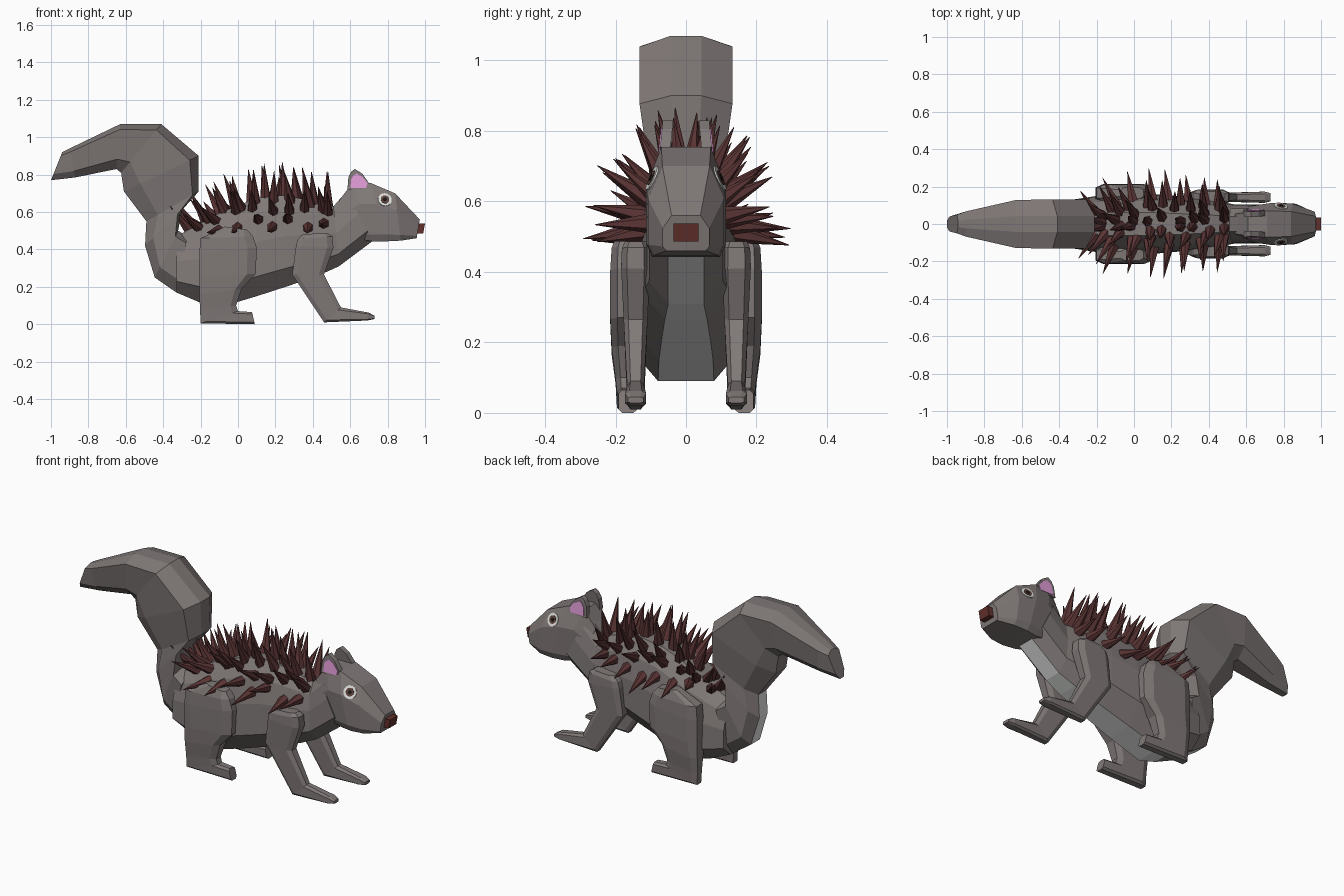
import bpy, bmesh, math, random
from mathutils import Vector
from mathutils.bvhtree import BVHTree

random.seed(4)
cube = bpy.data.objects.get("Cube")
if cube:
    bpy.data.objects.remove(cube, do_unlink=True)


def material(name, r, g, b):
    m = bpy.data.materials.new(name)
    m.use_nodes = True
    m.diffuse_color = (r, g, b, 1)
    m.node_tree.nodes["Principled BSDF"].inputs["Base Color"].default_value = (r, g, b, 1)
    return m


FUR = material("grey fur", .215, .19, .185)
BELLY = material("pale belly", .80, .82, .80)
SPINE = material("dark red spine", .105, .035, .035)
NOSE = material("brown nose", .12, .03, .025)
PINK = material("pink ear", .74, .33, .67)
WHITE = material("eye white", .75, .75, .72)
IRIS = material("eye brown", .11, .055, .045)
BLACK = material("pupil black", .01, .01, .01)


def finish(name, bm, mats, mirror=False):
    """Turn a bmesh into an object, optionally mirrored to the other flank."""
    bmesh.ops.recalc_face_normals(bm, faces=bm.faces)
    me = bpy.data.meshes.new(name)
    bm.to_mesh(me)
    bm.free()
    for m in mats:
        me.materials.append(m)
    ob = bpy.data.objects.new(name, me)
    bpy.context.collection.objects.link(ob)
    if mirror:
        mod = ob.modifiers.new("mirror", 'MIRROR')
        mod.use_axis = (False, True, False)
        mod.use_mirror_merge = False
    return ob


def loft(name, stations, section, yc=0, pale=(), mirror=False):
    """Skin rings given as (top x, top z, bottom x, bottom z, half width).
    section lists (fraction from top to bottom, fraction of half width);
    pale lists the segments whose underside has the belly colour."""
    bm = bmesh.new()
    rings = []
    for xt, zt, xb, zb, w in stations:
        right = [(xt + (xb - xt) * t, f * w, zt + (zb - zt) * t) for t, f in section]
        left = [(x, -y, z) for x, y, z in reversed(right)]
        rings.append([bm.verts.new((x, y + yc, z)) for x, y, z in right + left])
    n = len(rings[0])
    for s, (a, b) in enumerate(zip(rings, rings[1:])):
        for i in range(n):
            j = (i + 1) % n
            f = bm.faces.new((a[i], a[j], b[j], b[i]))
            if s in pale and i == n // 2 - 1:
                f.material_index = 1
    bm.faces.new(rings[0])
    bm.faces.new(rings[-1])
    return finish(name, bm, (FUR, BELLY), mirror)


def plate(name, pts, y0, y1, mat):
    """Extrude an x-z outline between two depths, leaning inward with height."""
    bm = bmesh.new()
    f = bm.faces.new([bm.verts.new((x, y0, z)) for x, z in pts])
    new = bmesh.ops.extrude_face_region(bm, geom=[f])["geom"]
    for v in new:
        if isinstance(v, bmesh.types.BMVert):
            v.co.y = y1
    for v in bm.verts:
        v.co.y -= (v.co.z - .74) * .1
    return finish(name, bm, (mat,), True)


def surface(ob):
    me = ob.data
    return BVHTree.FromPolygons([v.co for v in me.vertices],
                                [tuple(p.vertices) for p in me.polygons])


# Trunk and neck
round_section = [(0, .38), (.18, .78), (.45, .97), (.8, 1), (1, .48)]
trunk = loft("body", [
    (-.33, .47, -.33, .17, .13), (-.2, .54, -.2, .115, .15),
    (-.1, .595, -.1, .09, .165), (.1, .675, .1, .15, .16),
    (.25, .69, .27, .205, .145), (.42, .655, .44, .265, .125),
    (.51, .63, .54, .31, .105), (.58, .71, .72, .445, .105)],
    round_section, pale=range(1, 7))

# Head
head = loft("head", [
    (.54, .66, .62, .46, .085), (.61, .755, .72, .443, .10),
    (.71, .755, .79, .443, .113), (.84, .70, .87, .447, .108),
    (.972, .56, .955, .46, .066)],
    [(0, .62), (.36, 1), (.88, 1), (1, .85)])

# Bushy tail
loft("tail", [
    (-.27, .47, -.33, .17, .125), (-.32, .50, -.445, .25, .115),
    (-.30, .61, -.497, .42, .105), (-.21, .71, -.49, .55, .105),
    (-.21, .90, -.61, .71, .132), (-.41, 1.07, -.625, .81, .132),
    (-.63, 1.07, -.65, .83, .128), (-.90, .94, -.87, .785, .068),
    (-.94, .92, -1, .77, .05)],
    [(0, .33), (.12, 1), (.78, .8), (1, .36)], pale=range(0, 3))

# Legs, each ring running from its front edge to its back edge
leg_section = [(0, .6), (.16, 1), (.84, 1), (1, .6)]
loft("hind_legs", [
    (.05, .505, -.07, .522, .03), (.08, .47, -.2, .46, .046),
    (.10, .41, -.207, .38, .05), (.095, .27, -.207, .25, .05),
    (.02, .19, -.207, .16, .046), (-.01, .10, -.203, .08, .035),
    (.0, .07, -.2, .005, .031), (.075, .065, .09, 0, .027)],
    leg_section, yc=.165, mirror=True)
loft("front_legs", [
    (.48, .487, .35, .482, .03), (.505, .47, .32, .455, .039),
    (.51, .41, .31, .42, .041), (.46, .265, .29, .265, .034),
    (.55, .09, .46, .01, .024), (.70, .062, .69, .02, .03),
    (.73, .045, .73, .028, .022)],
    leg_section, yc=.143, mirror=True)

# Ears with pink outer linings
ear = [(.585, .72), (.59, .785), (.605, .815), (.625, .83), (.665, .805), (.70, .755), (.69, .72)]
plate("ears", ear, .045, .075, FUR)
lining = [(.645 + (x - .64) * .8, .75 + (z - .75) * .7) for x, z in ear]
plate("ear_linings", lining, .0745, .078, PINK)

# Nose
bm = bmesh.new()
bmesh.ops.create_cube(bm, size=1)
for v in bm.verts:
    v.co = (.973 + v.co.x * .044 + v.co.z * .01, v.co.y * .07, .512 + v.co.z * .052)
finish("nose", bm, (NOSE,))

# Eyes: stacked discs lying on the cheek
hit, normal, *_ = surface(head).ray_cast(Vector((.785, .5, .665)), Vector((0, -1, 0)))
spin = normal.to_track_quat('Z', 'Y').to_matrix().to_4x4()
for k, (name, radius, mat) in enumerate([("eye_whites", .037, WHITE), ("irises", .023, IRIS),
                                         ("pupils", .01, BLACK)]):
    bm = bmesh.new()
    bmesh.ops.create_cone(bm, cap_ends=True, segments=16, radius1=radius, radius2=radius, depth=.006)
    spin.translation = hit + normal * (.002 + .002 * k)
    bm.transform(spin)
    finish(name, bm, (mat,), True)

# Spines: rows of six-sided cones standing on the back and flanks
tree = surface(trunk)
bm = bmesh.new()
for angle, first, count, spread in [(12, -.23, 10, 8), (34, -.24, 9, 9),
                                    (56, -.22, 8, 9), (90, -.09, 7, 15)]:
    for side in (-1, 1):
        for i in range(count):
            x = first + (.47 - first) * i / (count - 1) + random.uniform(-.025, .015)
            a = math.radians(angle + random.uniform(-spread, spread)) * side
            out = Vector((0, math.sin(a), math.cos(a)))
            core = Vector((x, 0, .54 + .3 * min(x, 0)))
            base = tree.ray_cast(core, out)[0]
            lean = -.08 - max(0, .1 - x) * 1.9 + random.uniform(-.1, .1)
            way = (out + Vector((lean, 0, 0))).normalized()
            length = .2 - angle * .0003 + random.uniform(-.018, .012)
            m = way.to_track_quat('Z', 'Y').to_matrix().to_4x4()
            m.translation = base + way * (length / 2 - .02)
            bmesh.ops.create_cone(bm, cap_ends=True, segments=6, radius1=.032,
                                  radius2=.001, depth=length, matrix=m)
finish("back_spines", bm, (SPINE,))
